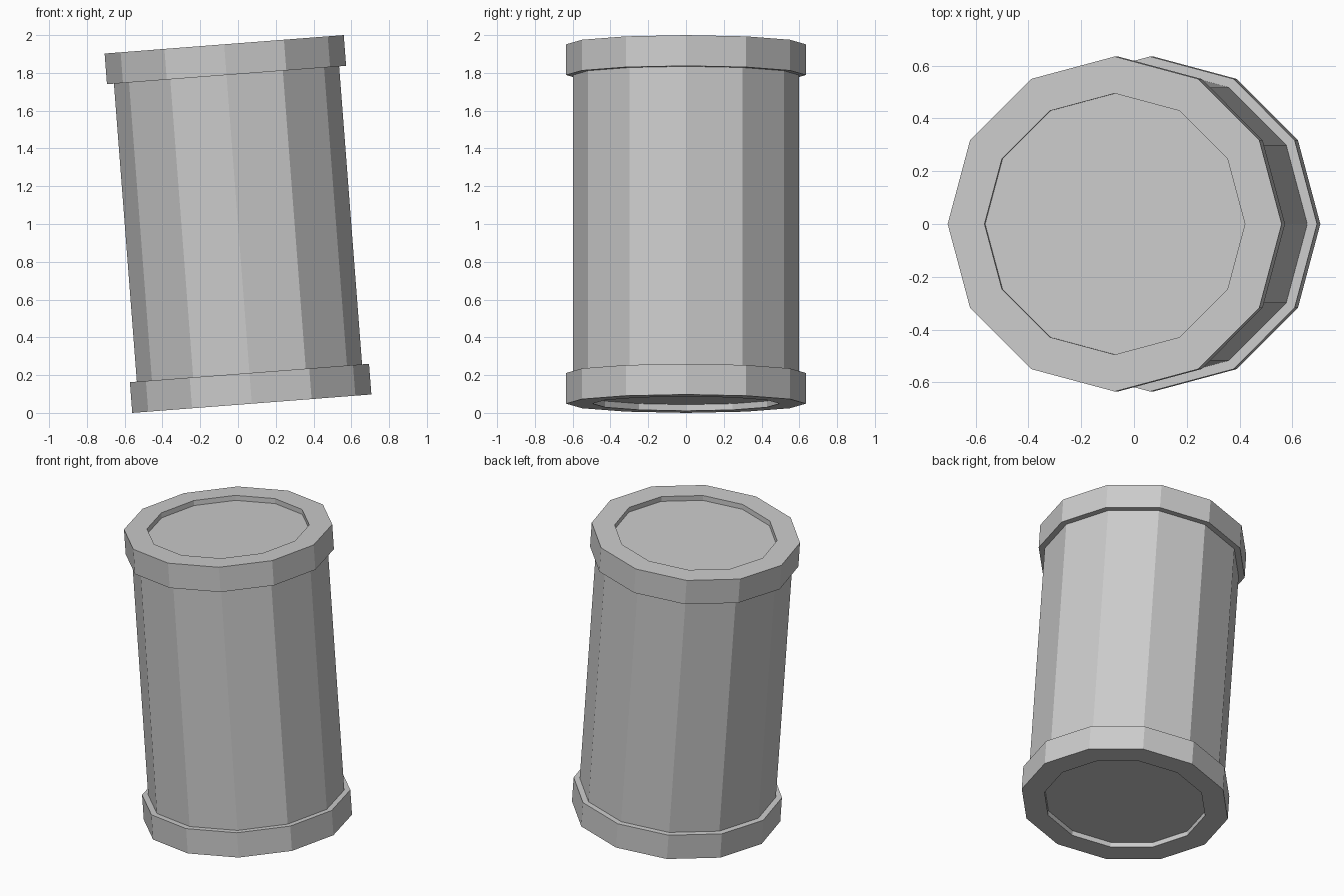
import bpy, bmesh, math
from mathutils import Matrix

if "Cube" in bpy.data.objects:
    bpy.data.objects.remove(bpy.data.objects["Cube"])

SIDES = 12
LENGTH, BAND, RECESS = 1.908, 0.163, 0.033
R_RIM, R_BODY, R_LID = 0.635, 0.598, 0.495
TILT = math.radians(-4.4)

# Half profile (radius, height above middle): body, rim band, recessed lid
h = LENGTH / 2
upper = [(R_BODY, h - BAND), (R_RIM, h - BAND), (R_RIM, h), (R_LID, h), (R_LID, h - RECESS)]
profile = [(r, -z) for r, z in reversed(upper)] + upper

# Turn the profile into a twelve-sided barrel
bm = bmesh.new()
rings = []
for r, z in profile:
    rings.append([bm.verts.new((r * math.cos(i * math.tau / SIDES),
                                r * math.sin(i * math.tau / SIDES), z)) for i in range(SIDES)])
for a, b in zip(rings, rings[1:]):
    for i in range(SIDES):
        j = (i + 1) % SIDES
        bm.faces.new((a[i], a[j], b[j], b[i]))

# Lid and base
bm.faces.new(rings[-1])
bm.faces.new(rings[0][::-1])
bmesh.ops.recalc_face_normals(bm, faces=bm.faces)

# Lean the barrel to the left, lowest corner on the ground
bm.transform(Matrix.Translation((0, 0, 1)) @ Matrix.Rotation(TILT, 4, 'Y'))

mesh = bpy.data.meshes.new("barrel")
bm.to_mesh(mesh)
bm.free()
bpy.context.collection.objects.link(bpy.data.objects.new("barrel", mesh))
